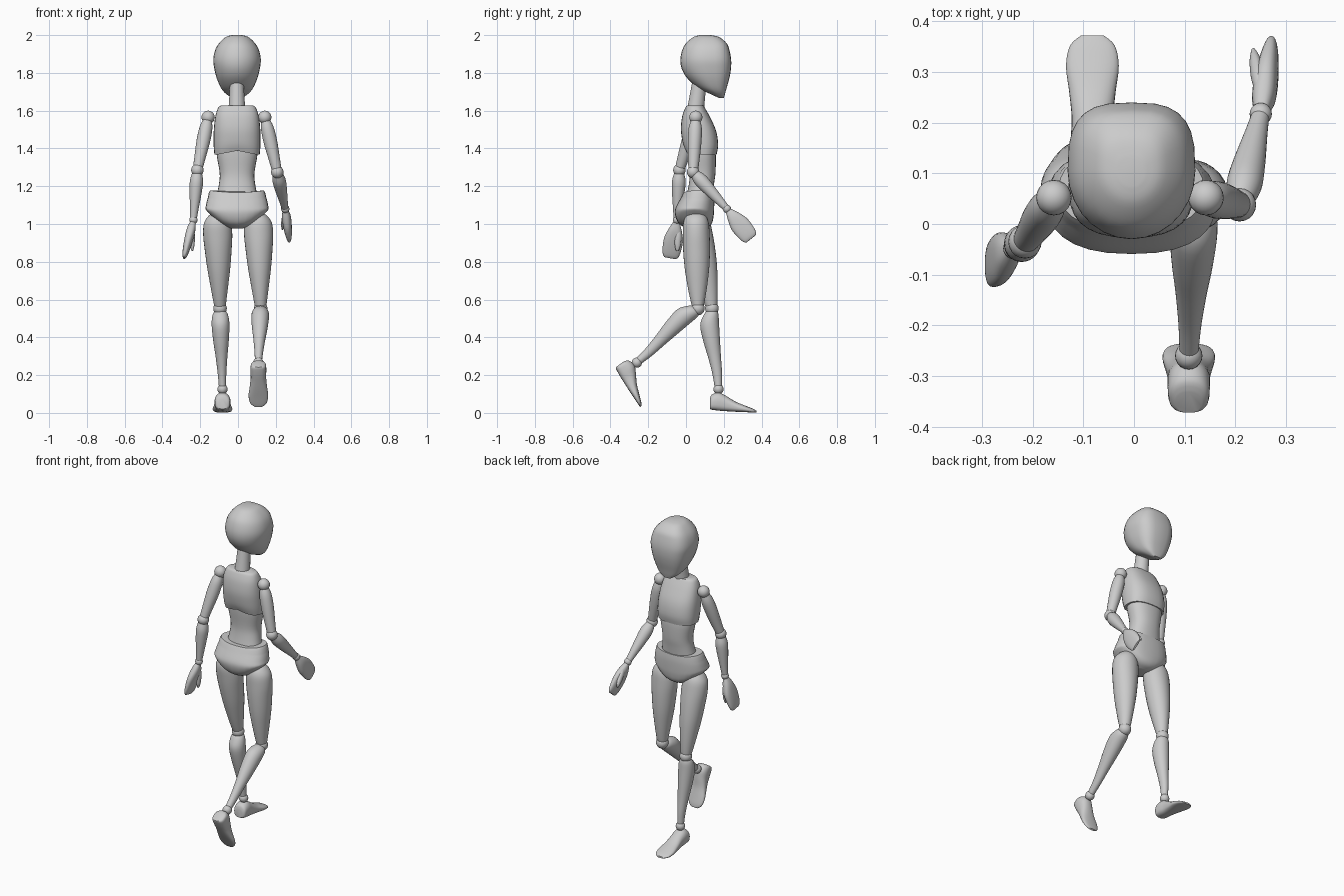
import bpy, bmesh, math
from mathutils import Matrix, Vector

if "Cube" in bpy.data.objects:
    bpy.data.objects.remove(bpy.data.objects["Cube"])


def spline(rows, steps):
    """Catmull-Rom interpolation of section rows."""
    out = []
    for i in range(len(rows) - 1):
        a, b, c, d = (rows[max(0, min(len(rows) - 1, i + k))] for k in (-1, 0, 1, 2))
        for s in range(steps):
            t = s / steps
            out.append([0.5 * (2 * q + (r - p) * t + (2 * p - 5 * q + 4 * r - w) * t * t
                               + (3 * q - p - 3 * r + w) * t ** 3)
                        for p, q, r, w in zip(a, b, c, d)])
    return out + [list(rows[-1])]


def finish(name, bm, matrix, angle=40):
    bmesh.ops.transform(bm, matrix=matrix, verts=bm.verts)
    bmesh.ops.recalc_face_normals(bm, faces=bm.faces)
    mesh = bpy.data.meshes.new(name)
    bm.to_mesh(mesh)
    bm.free()
    ob = bpy.data.objects.new(name, mesh)
    bpy.context.collection.objects.link(ob)
    bpy.ops.object.select_all(action='DESELECT')
    ob.select_set(True)
    bpy.context.view_layer.objects.active = ob
    bpy.ops.object.shade_smooth_by_angle(angle=math.radians(angle))
    return ob


def loft(name, rows, matrix=Matrix(), front=2.0, back=2.0, bend=None, segs=28, steps=4):
    """Rows are (height, half width, back y, front y); superellipse sections."""
    bm = bmesh.new()
    rings = []
    for z, rx, yb, yf in spline(rows, steps):
        ring = []
        for k in range(segs):
            a = 2 * math.pi * k / segs
            c, s = math.cos(a), math.sin(a)
            n = front if s > 0 else back
            p = Vector((math.copysign(abs(c) ** (2 / n), c) * rx,
                        (yb + yf) / 2 + math.copysign(abs(s) ** (2 / n), s) * (yf - yb) / 2, z))
            ring.append(bm.verts.new(bend(p) if bend else p))
        rings.append(ring)
    for lo, hi in zip(rings, rings[1:]):
        for k in range(segs):
            j = (k + 1) % segs
            bm.faces.new((lo[k], lo[j], hi[j], hi[k]))
    bm.faces.new(rings[0])
    bm.faces.new(rings[-1])
    return finish(name, bm, matrix)


def ball(name, p, r):
    bm = bmesh.new()
    bmesh.ops.create_uvsphere(bm, u_segments=20, v_segments=12, radius=r)
    finish(name, bm, Matrix.Translation(p))


def frame(p0, p1):
    """Origin p0, local -z toward p1, local x close to world x."""
    z = (Vector(p0) - Vector(p1)).normalized()
    x = Vector((1, 0, 0))
    x = (x - z * x.dot(z)).normalized()
    m = Matrix((x, z.cross(x), z)).transposed().to_4x4()
    m.translation = p0
    return m


def limb(name, p0, p1, rows, n=2.0):
    """Rows are (fraction along, half width, half depth, depth offset)."""
    length = (Vector(p1) - Vector(p0)).length
    return loft(name, [(-t * length, rx, o - ry, o + ry) for t, rx, ry, o in rows],
                frame(p0, p1), n, n)


centre = Matrix.Translation((-0.005, 0, 0))

# Head with flattened face
loft("head", [(2.0, .025, .075, .13), (1.99, .06, .04, .175), (1.957, .095, .0, .215),
              (1.92, .116, -.02, .23), (1.87, .126, -.03, .239), (1.82, .12, -.022, .238),
              (1.77, .107, .008, .229), (1.72, .085, .065, .215), (1.69, .06, .125, .207),
              (1.667, .026, .175, .2)], centre, front=3.0, back=2.0)
limb("neck", (-.006, .076, 1.79), (-.006, .05, 1.6),
     [(0, .036, .036, 0), (.5, .039, .04, 0), (1, .045, .045, 0)])


# Torso
def chest_bend(p):
    k = max(0, min(1, (1.46 - p.z) / .08))
    p.z -= k * .022 * min(1, abs(p.x) / .1) if p.y < .08 else k * .022
    return p


loft("chest", [(1.627, .085, .005, .092), (1.615, .1, -.004, .1), (1.57, .115, -.02, .125),
               (1.5, .123, -.027, .157), (1.43, .124, -.017, .17), (1.388, .12, .0, .162)],
     centre, 2.5, 2.5, chest_bend)
loft("abdomen", [(1.41, .108, .01, .15), (1.36, .107, .012, .158), (1.27, .092, .02, .156),
                 (1.21, .096, .015, .148), (1.14, .11, .0, .14)], centre, 2.3, 2.3)


# Pelvis with raised leg openings at the sides
def pelvis_bend(p):
    p.z += max(0, min(1, (1.09 - p.z) / .09)) * .05 * (p.x / .15) ** 2
    if p.z > 1.15:
        p.z += .012 * (p.x / .15) ** 2
    return p


loft("pelvis", [(1.167, .143, -.012, .147), (1.13, .158, -.032, .15), (1.08, .167, -.057, .149),
                (1.04, .163, -.056, .146), (1.005, .135, -.04, .138), (.985, .09, -.012, .12),
                (.975, .04, .02, .09)], centre, 2.4, 2.4, pelvis_bend)

# Limb profiles
thigh = [(-.06, .02, .02, 0), (-.03, .045, .05, 0), (.05, .071, .067, 0), (.18, .077, .071, 0),
         (.35, .071, .071, 0), (.55, .061, .065, 0), (.75, .047, .052, 0), (.9, .036, .039, 0),
         (.98, .03, .03, 0)]
shin = [(.02, .026, .026, 0), (.08, .041, .04, -.008), (.2, .047, .05, -.019),
        (.4, .041, .044, -.015), (.6, .031, .034, -.007), (.8, .023, .026, 0), (.96, .019, .02, 0)]
upper = [(.04, .022, .022, 0), (.2, .034, .035, 0), (.45, .036, .036, 0), (.75, .03, .031, 0),
         (.95, .026, .026, 0)]
fore = [(.06, .026, .026, 0), (.22, .035, .036, 0), (.45, .032, .033, 0), (.8, .022, .023, 0),
        (.97, .018, .018, 0)]
palm = [(.05, .014, .015, 0), (.25, .023, .034, 0), (.5, .023, .05, 0), (.75, .019, .05, 0),
        (.93, .013, .043, 0), (1, .006, .032, 0)]
thumb = [(0, .01, .012, 0), (.35, .014, .018, 0), (.75, .011, .015, 0), (1, .004, .006, 0)]
# Foot rows run forward from the ankle: (forward, half width, sole, instep)
foot = [(-.046, .026, -.105, -.055), (-.036, .039, -.109, -.03), (0, .042, -.114, -.018),
        (.04, .041, -.117, -.036), (.09, .046, -.12, -.066), (.14, .052, -.122, -.087),
        (.18, .044, -.124, -.103), (.2, .022, -.124, -.114)]

# Joint positions for each side: the walking pose
sides = {
    "left": (-1, (-.158, .052, 1.565), (-.215, -.035, 1.285), (-.236, -.048, 1.022),
             (-.285, -.083, .82), (-.11, .055, 1.03), (-.095, .137, .553),
             (-.082, .172, .126), 0),
    "right": (1, (.142, .052, 1.565), (.208, .038, 1.275), (.25, .217, 1.08),
              (.272, .345, .922), (.107, .052, 1.03), (.12, .063, .553),
              (.108, -.26, .266), -54),
}
for side, (s, shoulder, elbow, wrist, tip, hip, knee, ankle, pitch) in sides.items():
    # Ball joints
    for part, p, r in (("shoulder", shoulder, .035), ("elbow", elbow, .033),
                       ("wrist", wrist, .022), ("knee", knee, .036), ("ankle", ankle, .027)):
        ball(f"{side}_{part}_joint", p, r)
    # Arm and mitten hand
    limb(f"{side}_upper_arm", shoulder, elbow, upper)
    limb(f"{side}_forearm", elbow, wrist, fore)
    limb(f"{side}_hand", wrist, tip, palm, 2.4)
    m = frame(wrist, tip)
    limb(f"{side}_thumb", m @ Vector((-s * .006, .018, -.05)),
         m @ Vector((-s * .032, .03, -.16)), thumb)
    # Leg and foot
    limb(f"{side}_thigh", hip, knee, thigh)
    limb(f"{side}_shin", knee, ankle, shin)
    axes = Matrix(((1, 0, 0, 0), (0, 0, 1, 0), (0, 1, 0, 0), (0, 0, 0, 1)))
    loft(f"{side}_foot", foot, Matrix.Translation(ankle)
         @ Matrix.Rotation(math.radians(pitch), 4, 'X') @ axes, 2.2, 3.0)
